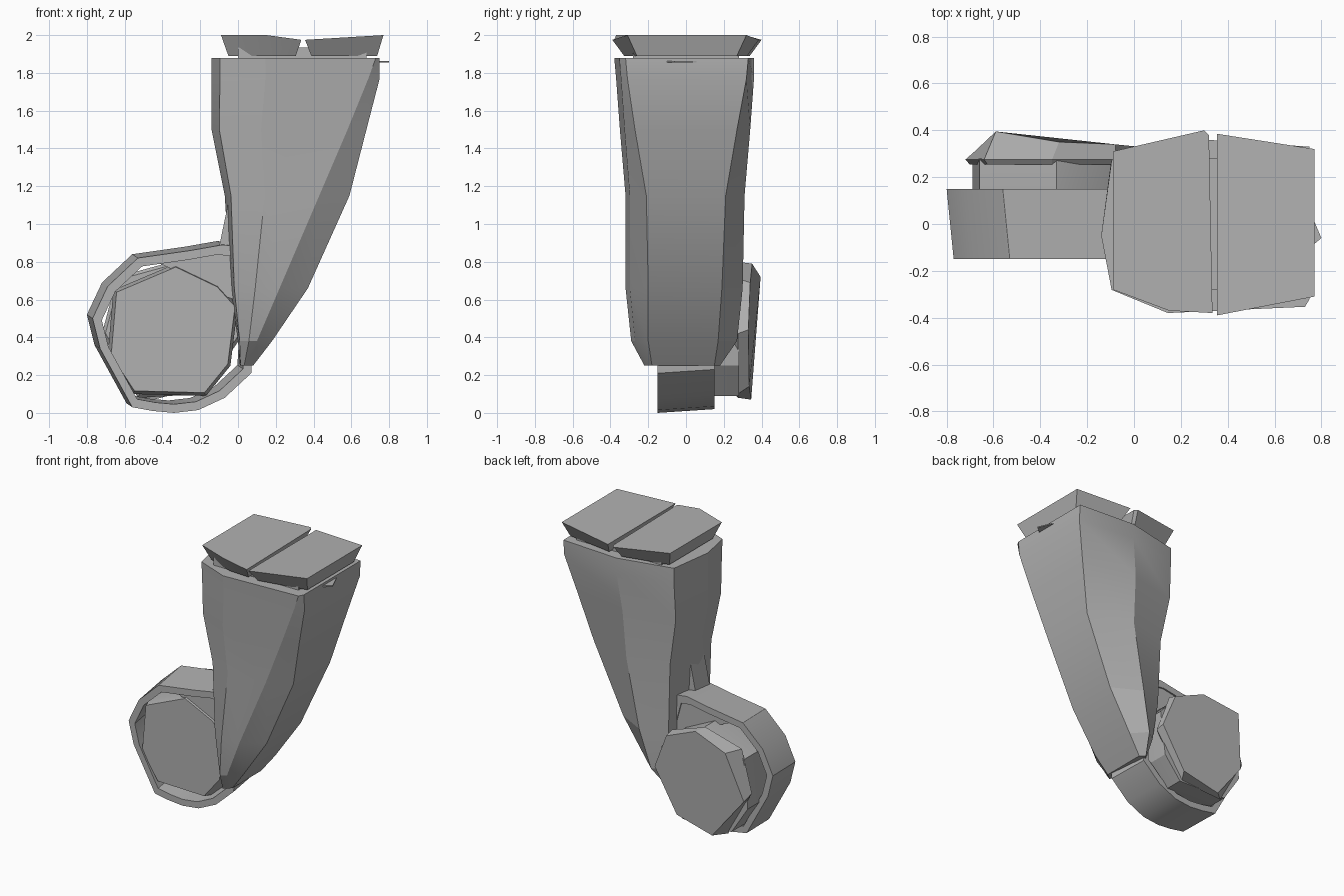
import bpy, bmesh
from mathutils import Vector

old = bpy.data.objects.get("Cube")
if old:
    bpy.data.objects.remove(old, do_unlink=True)

grey = bpy.data.materials.new("plain_grey")
grey.use_nodes = True
tone = (0.44, 0.44, 0.44, 1)
grey.diffuse_color = tone
grey.node_tree.nodes["Principled BSDF"].inputs["Base Color"].default_value = tone


def loft(name, rings, closed=False, angle=0.4):
    """Skin a series of equal-length point rings, capping the ends if open."""
    bm = bmesh.new()
    loops = [[bm.verts.new(p) for p in ring] for ring in rings]
    pairs = list(zip(loops, loops[1:]))
    if closed:
        pairs.append((loops[-1], loops[0]))
    for a, b in pairs:
        n = len(a)
        for i in range(n):
            j = (i + 1) % n
            bm.faces.new((a[i], a[j], b[j], b[i]))
    if not closed:
        bm.faces.new(loops[0])
        bm.faces.new(loops[-1])
    bmesh.ops.recalc_face_normals(bm, faces=bm.faces)
    mesh = bpy.data.meshes.new(name)
    bm.to_mesh(mesh)
    bm.free()
    mesh.materials.append(grey)
    obj = bpy.data.objects.new(name, mesh)
    bpy.context.collection.objects.link(obj)
    bpy.ops.object.select_all(action='DESELECT')
    obj.select_set(True)
    bpy.context.view_layer.objects.active = obj
    bpy.ops.object.shade_smooth_by_angle(angle=angle)


def scaled(points, factor):
    """Scale a 2D outline about its average point."""
    c = sum((Vector(p) for p in points), Vector((0, 0))) / len(points)
    return [c + (Vector(p) - c) * factor for p in points]


def upright(points, y, dx=0, dz=0):
    """Stand an x-z outline at depth y."""
    return [(x + dx, y, z + dz) for x, z in points]


def section(z, x0, xc, x1, y0, y1, e0, e1):
    w = x1 - x0
    return [(x0, -0.05, z), (x0 + 0.05 * w, y0 * 0.74, z), (x0 + 0.32 * w, y0, z),
            (xc, min(y0 * 0.93, e0), z), (x1, e0, z), (x1, e1, z),
            (x0 + 0.5 * w, y1, z), (x0 + 0.05 * w, y1 * 0.76, z)]


# Tapered forearm shell
loft("forearm_shell", [section(*s) for s in [
    (1.88, -0.14, 0.73, 0.75, -0.38, 0.36, -0.32, 0.33),
    (1.77, -0.14, 0.69, 0.75, -0.37, 0.36, -0.31, 0.32),
    (1.50, -0.14, 0.58, 0.68, -0.35, 0.34, -0.27, 0.27),
    (1.15, -0.07, 0.43, 0.59, -0.32, 0.31, -0.21, 0.21),
    (0.66, -0.04, 0.22, 0.37, -0.32, 0.30, -0.20, 0.19),
    (0.38, 0.00, 0.10, 0.18, -0.29, 0.27, -0.20, 0.17),
    (0.25, 0.01, 0.05, 0.08, -0.22, 0.18, -0.18, 0.15)]], angle=0.3)

# Two top plates with undercut sides, a notch between them and a shared base
plates = {
    "top_plate_inner": [(-0.09, -0.28), (0.15, -0.37), (0.335, -0.38),
                        (0.32, 0.38), (0.30, 0.40), (-0.09, 0.31)],
    "top_plate_outer": [(0.355, -0.39), (0.77, -0.31), (0.77, 0.32), (0.355, 0.385)]}
for name, outline in plates.items():
    loft(name, [[(x, y, 1.89) for x, y in scaled(outline, 0.84)],
                [(x, y, 2.0 if abs(x - 0.34) > 0.1 else 1.975) for x, y in outline]])
base = [(0.0, -0.28), (0.68, -0.28), (0.68, 0.28), (0.0, 0.28)]
loft("top_base", [[(x, y, z) for x, y in base] for z in (1.87, 1.935)])

# Thin rim tab
loft("rim_tab", [[(0.74, -0.11, z), (0.80, -0.06, z), (0.74, 0.08, z)]
                 for z in (1.855, 1.863)])

# Slightly skewed band wrapped around the elbow
band = [(-0.80, 0.50), (-0.76, 0.34), (-0.59, 0.03), (-0.48, 0.01), (-0.37, 0.0),
        (-0.24, 0.015), (-0.10, 0.08), (0.04, 0.21), (0.06, 0.55), (-0.03, 0.88),
        (-0.11, 0.89), (-0.28, 0.86), (-0.56, 0.82), (-0.72, 0.67)]
inner = scaled(band, 0.89)
loft("elbow_band", [upright(band, -0.15, dx=0.03), upright(band, 0.15, dz=0.02),
                    upright(inner, 0.15, dz=0.02), upright(inner, -0.15, dx=0.03)],
     closed=True)

# Web joining the band to the shell above the drum, with a ridge up the shell
web = [(-0.46, 0.81), (-0.10, 0.89), (0.04, 0.89), (0.04, 0.58), (-0.08, 0.62),
       (-0.30, 0.74)]
loft("elbow_web", [upright(web, -0.12), upright(web, 0.14)])
ridge = [(-0.10, 0.88), (-0.05, 1.12), (0.02, 1.12), (0.02, 0.88)]
loft("elbow_ridge", [upright(ridge, -0.13), upright(ridge, 0.03)])

# Faceted drum inside the band
drum = [(-0.69, 0.30), (-0.56, 0.10), (-0.17, 0.09), (-0.04, 0.25), (0.0, 0.57),
        (-0.10, 0.68), (-0.33, 0.79), (-0.66, 0.65)]
loft("elbow_drum", [upright(scaled(drum, 0.95), -0.135), upright(drum, -0.06),
                    upright(drum, 0.28)])

# Slanted, uneven cap on the back of the drum
rim = [(-0.72, 0.42), (-0.53, 0.08), (-0.19, 0.10), (0.03, 0.42), (-0.08, 0.71),
       (-0.35, 0.80), (-0.64, 0.72)]
crown = [(-0.68, 0.31, 0.36), (-0.45, 0.345, 0.07), (-0.16, 0.335, 0.14),
         (0.02, 0.33, 0.44), (-0.08, 0.34, 0.69), (-0.32, 0.35, 0.79),
         (-0.59, 0.395, 0.72)]
loft("drum_cap", [upright(scaled(rim, 0.95), 0.255), upright(rim, 0.275), crown])
